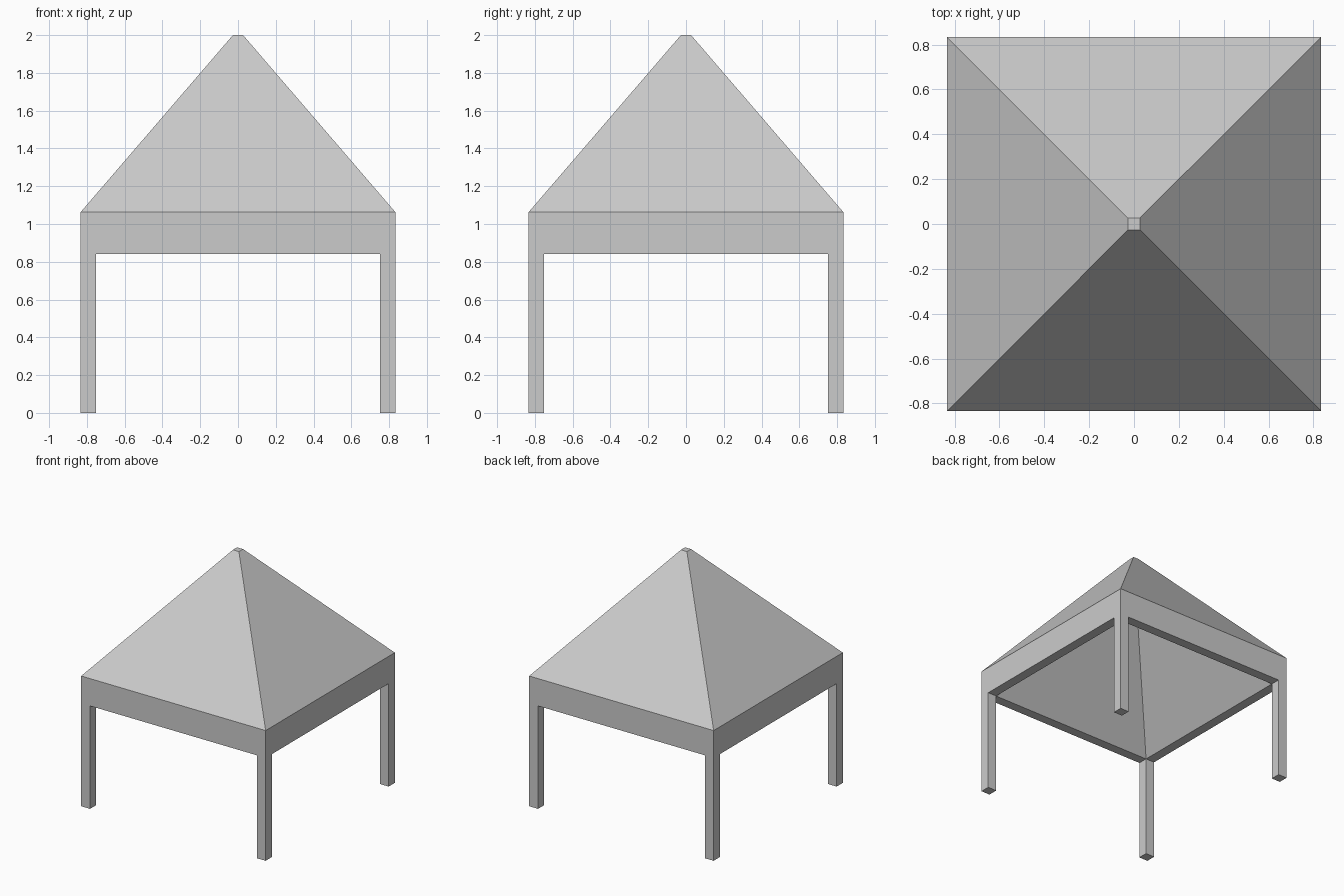
import bpy, bmesh

if "Cube" in bpy.data.objects:
    bpy.data.objects.remove(bpy.data.objects["Cube"])

OUT, INN, TIP = 0.833, 0.753, 0.027      # half widths
BEAM, EAVE, TOP = 0.84, 1.063, 2.0       # heights


def square(r, z):
    return [(-r, -r, z), (r, -r, z), (r, r, z), (-r, r, z)]


def turn(p, n):
    x, y, z = p
    for _ in range(n):
        x, y = -y, x
    return (x, y, z)


def make(name, faces):
    bm = bmesh.new()
    for f in faces:
        bm.faces.new([bm.verts.new(p) for p in f])
    bmesh.ops.remove_doubles(bm, verts=bm.verts, dist=1e-5)
    me = bpy.data.meshes.new(name)
    bm.to_mesh(me)
    bm.free()
    ob = bpy.data.objects.new(name, me)
    bpy.context.collection.objects.link(ob)


def quarter_faces(side_faces):
    return [[turn(p, n) for p in f] for n in range(4) for f in side_faces]


# Canopy: valance, sloped roof, sloped lining and the valance underside
a, b = square(OUT, BEAM)[:2]
c, d = square(OUT, EAVE)[:2]
e, f = square(TIP, TOP)[:2]
g, h = square(INN, BEAM)[:2]
i, j = square(TIP, TOP - 0.04)[:2]
side = [
    [a, b, d, c],
    [c, d, f, e],
    [h, g, i, j],
    [(-INN, -OUT, BEAM), g, h, (INN, -OUT, BEAM)],
]
make("canopy", quarter_faces(side)
     + [square(TIP, TOP), square(TIP, TOP - 0.04)[::-1]])

# Corner legs, open where they run into the valance
lo = [(INN, INN, 0), (OUT, INN, 0), (OUT, OUT, 0), (INN, OUT, 0)]
hi = [(x, y, BEAM) for x, y, _ in lo]
leg = [[lo[k], lo[(k + 1) % 4], hi[(k + 1) % 4], hi[k]] for k in range(4)] + [lo[::-1]]
for n, name in enumerate(("back_right", "back_left", "front_left", "front_right")):
    make(name + "_leg", [[turn(p, n) for p in face] for face in leg])
